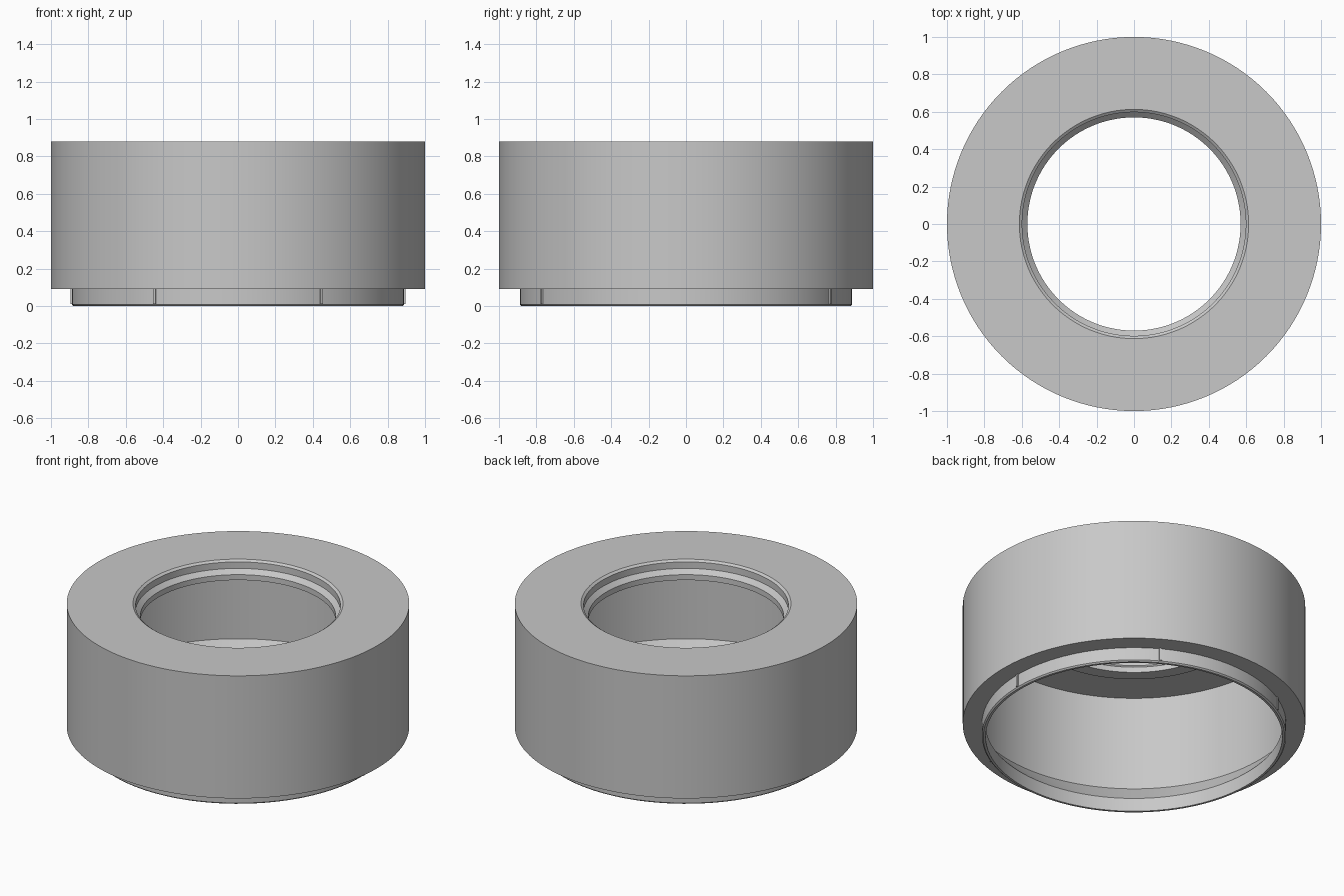
import bpy
import bmesh
from math import cos, sin, pi, radians
from mathutils import Matrix

SEGMENTS = 128

old = bpy.data.objects.get("Cube")
if old:
    bpy.data.objects.remove(old, do_unlink=True)

# Single grey finish
grey = bpy.data.materials.new("plain grey")
grey.use_nodes = True
colour = (0.58, 0.58, 0.58, 1)
grey.diffuse_color = colour
grey.node_tree.nodes["Principled BSDF"].inputs["Base Color"].default_value = colour


def add_object(name, bm):
    bmesh.ops.recalc_face_normals(bm, faces=bm.faces)
    mesh = bpy.data.meshes.new(name)
    bm.to_mesh(mesh)
    bm.free()
    mesh.materials.append(grey)
    obj = bpy.data.objects.new(name, mesh)
    bpy.context.collection.objects.link(obj)
    return obj


def lathe(name, profile):
    """Turn a closed (radius, height) outline around the z axis."""
    bm = bmesh.new()
    rings = []
    for r, z in profile:
        rings.append([bm.verts.new((r * cos(2 * pi * i / SEGMENTS),
                                    r * sin(2 * pi * i / SEGMENTS), z))
                      for i in range(SEGMENTS)])
    for a, b in zip(rings, rings[1:] + rings[:1]):
        for i in range(SEGMENTS):
            j = (i + 1) % SEGMENTS
            bm.faces.new((a[i], a[j], b[j], b[i]))
    obj = add_object(name, bm)
    bpy.ops.object.select_all(action="DESELECT")
    obj.select_set(True)
    bpy.context.view_layer.objects.active = obj
    bpy.ops.object.shade_smooth_by_angle(angle=radians(20))
    return obj


# Hollow cap: outer wall, plug lip, cavity, collar and stepped hole
lathe("cap_body", [
    (1.0, 0.88), (1.0, 0.09),                               # outer wall
    (0.888, 0.09), (0.888, 0.008), (0.88, 0), (0.866, 0),   # plug lip
    (0.866, 0.086), (0.96, 0.205), (0.96, 0.815),           # cavity
    (0.65, 0.815), (0.65, 0.765), (0.57, 0.765),            # collar
    (0.57, 0.80), (0.598, 0.827), (0.598, 0.869), (0.613, 0.88),
])

# Six small grip ribs around the plug lip
bm = bmesh.new()
for i in range(6):
    place = (Matrix.Rotation(i * pi / 3, 4, "Z")
             @ Matrix.Translation((0.886, 0, 0.05))
             @ Matrix.Diagonal((0.018, 0.014, 0.08, 1)))
    bmesh.ops.create_cube(bm, size=1, matrix=place)
add_object("lip_ribs", bm)
